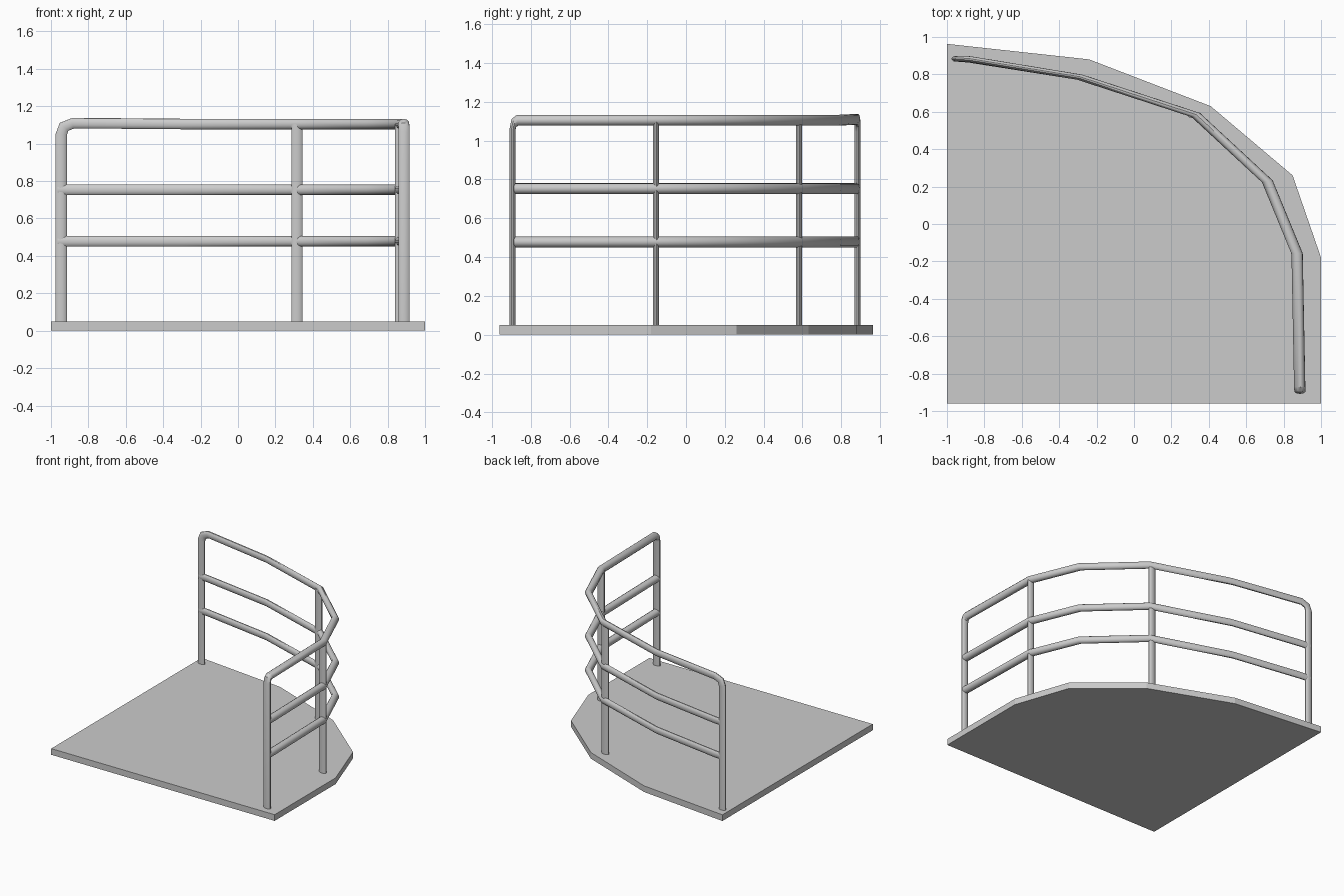
import bpy, bmesh, math
from mathutils import Vector

if "Cube" in bpy.data.objects:
    bpy.data.objects.remove(bpy.data.objects["Cube"])

SIDES, R = 12, 0.0305
SY, SZ = 0.5, 0.93   # tubes are round before being squashed in y and z


def tube(name, points):
    """Mitred tube along a path, squashed in y and z."""
    pts = [Vector((x, y / SY, z / SZ)) for x, y, z in points]
    dirs = [(b - a).normalized() for a, b in zip(pts, pts[1:])]
    u = dirs[0].orthogonal().normalized()
    v = dirs[0].cross(u)
    ring = [pts[0] + R * (math.cos(a) * u + math.sin(a) * v)
            for a in (2 * math.pi * i / SIDES for i in range(SIDES))]
    rings = [ring]
    for i in range(1, len(pts)):
        d = dirs[i - 1]
        n = (d + dirs[i]).normalized() if i < len(dirs) else d
        ring = [p + d * ((pts[i] - p).dot(n) / d.dot(n)) for p in ring]
        rings.append(ring)
    bm = bmesh.new()
    vs = [[bm.verts.new((p.x, p.y * SY, p.z * SZ)) for p in r] for r in rings]
    for a, b in zip(vs, vs[1:]):
        for i in range(SIDES):
            j = (i + 1) % SIDES
            bm.faces.new((a[i], a[j], b[j], b[i]))
    bm.faces.new(vs[0][::-1])
    bm.faces.new(vs[-1])
    finish(bm, name)


def finish(bm, name, smooth=True):
    bmesh.ops.recalc_face_normals(bm, faces=bm.faces)
    me = bpy.data.meshes.new(name)
    bm.to_mesh(me)
    bm.free()
    ob = bpy.data.objects.new(name, me)
    bpy.context.collection.objects.link(ob)
    if smooth:
        bpy.ops.object.select_all(action='DESELECT')
        ob.select_set(True)
        bpy.context.view_layer.objects.active = ob
        bpy.ops.object.shade_smooth_by_angle(angle=math.radians(35))


# Platform with a faceted curved edge
bm = bmesh.new()
outline = [(-1, -0.96), (1, -0.96), (1, -0.18), (0.848, 0.26),
           (0.41, 0.63), (-0.24, 0.88), (-1, 0.963)]
face = bm.faces.new([bm.verts.new((x, y, 0)) for x, y in outline])
ext = bmesh.ops.extrude_face_region(bm, geom=[face], use_keep_orig=True)
bmesh.ops.translate(bm, vec=(0, 0, 0.05),
                    verts=[g for g in ext['geom'] if isinstance(g, bmesh.types.BMVert)])
finish(bm, "platform", smooth=False)

# Bends shared by all rails
bends = [(-0.29, 0.785), (0.33, 0.583), (0.713, 0.228), (0.872, -0.158)]
left, right = (-0.945, 0.884), (0.887, -0.893)

# Top handrail, bending down into the two end posts
tube("handrail",
     [(*left, 0.045), (*left, 1.05), (-0.93, 0.884, 1.09), (-0.88, 0.882, 1.11)]
     + [(*p, 1.105) for p in bends]
     + [(0.886, -0.868, 1.105), (0.887, -0.887, 1.09), (*right, 1.06), (*right, 0.045)])

# Lower rails
for name, z in (("middle_rail", 0.753), ("lower_rail", 0.478)):
    tube(name, [(-0.96, 0.884, z), (-0.88, 0.878, z)]
         + [(*p, z) for p in bends] + [(0.887, -0.885, z)])

# Intermediate posts
for name, (x, y) in (("back_post", (0.315, 0.582)), ("side_post", (0.868, -0.155))):
    tube(name, [(x, y, 0.045), (x, y, 1.105)])
